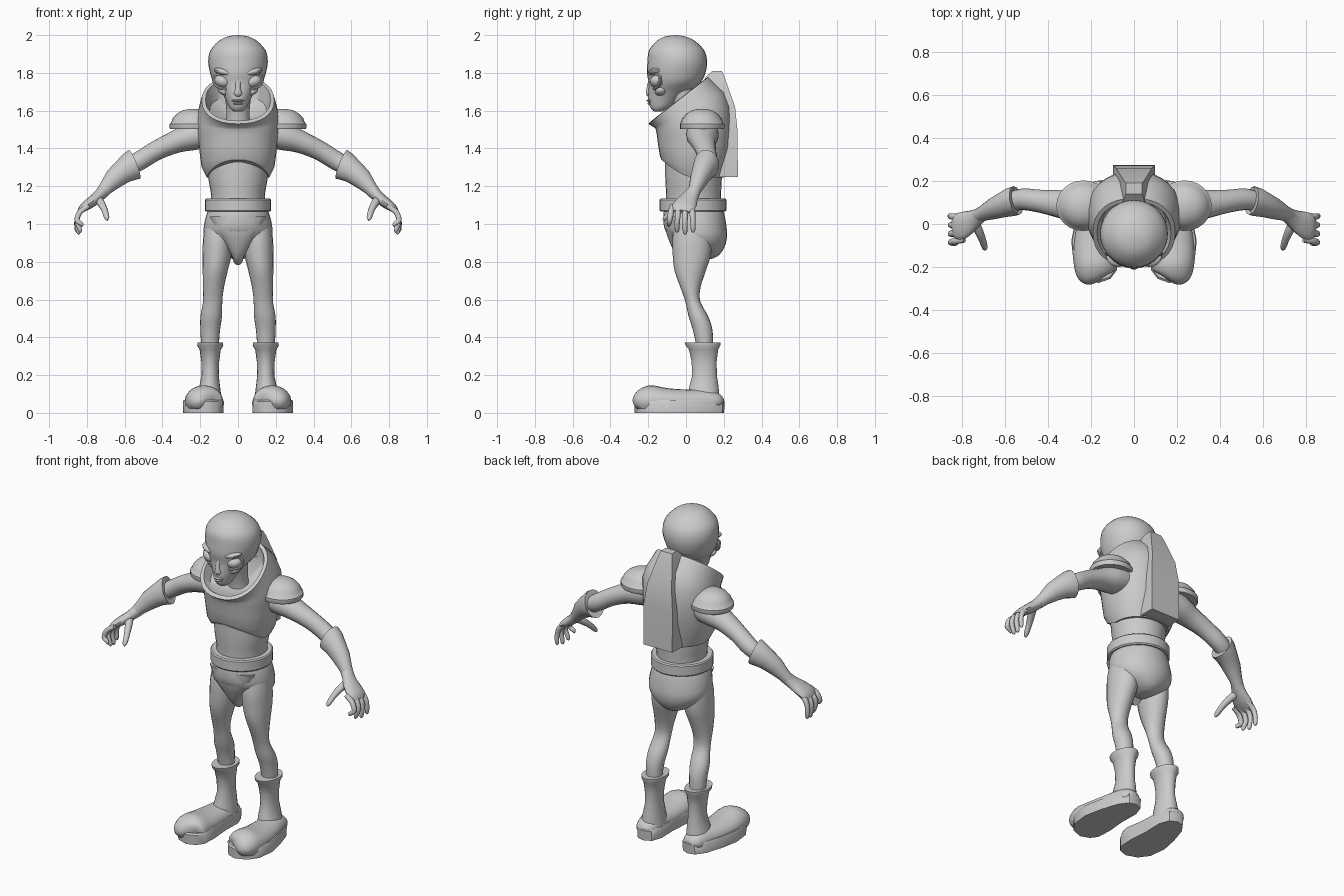
import bpy, bmesh, math
from mathutils import Vector, Matrix

grey = bpy.data.materials.new("suit_grey")
grey.diffuse_color = (0.6, 0.6, 0.6, 1)


def finish(name, bm, mirror=False, angle=40):
    bmesh.ops.recalc_face_normals(bm, faces=bm.faces)
    me = bpy.data.meshes.new(name)
    bm.to_mesh(me)
    bm.free()
    ob = bpy.data.objects.new(name, me)
    bpy.context.collection.objects.link(ob)
    me.materials.append(grey)
    if mirror:
        ob.modifiers.new("mirror", 'MIRROR').use_mirror_merge = False
    bpy.ops.object.select_all(action='DESELECT')
    ob.select_set(True)
    bpy.context.view_layer.objects.active = ob
    bpy.ops.object.shade_smooth_by_angle(angle=math.radians(angle))
    return ob


def skin(bm, rings):
    """Bridge equal rings of points and cap both ends."""
    vs = [[bm.verts.new(p) for p in r] for r in rings]
    n = len(vs[0])
    for a, b in zip(vs, vs[1:]):
        for i in range(n):
            j = (i + 1) % n
            bm.faces.new((a[i], a[j], b[j], b[i]))
    bm.faces.new(vs[0][::-1])
    bm.faces.new(vs[-1])


def smooth(st, steps=3):
    """Catmull-Rom interpolation of stations."""
    out = []
    for i in range(len(st) - 1):
        q = [st[max(i - 1, 0)], st[i], st[i + 1], st[min(i + 2, len(st) - 1)]]
        for k in range(steps):
            t = k / steps
            out.append([0.5 * (2 * b + (c - a) * t + (2 * a - 5 * b + 4 * c - d) * t * t
                               + (3 * b - a - 3 * c + d) * t ** 3) for a, b, c, d in zip(*q)])
    return out + [list(st[-1])]


def stack(name, st, n=28, mirror=False, curve=True, power=2.0):
    """Horizontal rings: x, y, z, rx, ry, tilt (dz/dy), front arch."""
    st = [tuple(s) + (0,) * (7 - len(s)) for s in st]
    rings = []
    for x, y, z, rx, ry, tilt, arch in (smooth(st) if curve else st):
        ring = []
        for i in range(n):
            a = math.tau * i / n
            c, s = math.cos(a), math.sin(a)
            c = math.copysign(abs(c) ** (2 / power), c)
            s = math.copysign(abs(s) ** (2 / power), s)
            ring.append((x + rx * c, y + ry * s, z + tilt * ry * s + arch * max(0, -s) ** 1.5))
        rings.append(ring)
    bm = bmesh.new()
    skin(bm, rings)
    return finish(name, bm, mirror)


def limb(bm, st, side=(0, 1, 0), n=16, floor=None, curve=True):
    """Rings square to a path: x, y, z, radius along side, other radius."""
    st = smooth(st) if curve else st
    pts = [Vector(s[:3]) for s in st]
    rings = []
    for i, s in enumerate(st):
        t = (pts[min(i + 1, len(pts) - 1)] - pts[max(i - 1, 0)]).normalized()
        u = Vector(side)
        u = (u - t * u.dot(t)).normalized()
        v = t.cross(u)
        ring = []
        for k in range(n):
            a = math.tau * k / n
            p = pts[i] + u * (s[3] * math.cos(a)) + v * (s[4] * math.sin(a))
            if floor is not None:
                p.z = max(p.z, floor)
            ring.append(p)
        rings.append(ring)
    skin(bm, rings)


def ball(bm, loc, size, turn=0):
    m = Matrix.Translation(loc) @ Matrix.Rotation(turn, 4, 'Y') @ Matrix.Diagonal((*size, 1))
    bmesh.ops.create_uvsphere(bm, u_segments=16, v_segments=10, radius=1, matrix=m)


# Head and neck
stack("head", [(0, -.15, 1.595, .022, .018), (0, -.138, 1.615, .045, .05), (0, -.115, 1.66, .066, .085),
               (0, -.09, 1.70, .09, .11), (0, -.06, 1.75, .13, .138), (0, -.052, 1.80, .148, .155),
               (0, -.046, 1.86, .158, .158), (0, -.05, 1.92, .146, .146), (0, -.054, 1.97, .1, .1),
               (0, -.056, 1.992, .055, .055), (0, -.056, 2.0, .008, .008)])
stack("neck", [(0, .02, 1.45, .08, .07), (0, 0, 1.57, .06, .055), (0, -.03, 1.72, .075, .07)])

# Eyes with lids, brows and cheekbones
bm = bmesh.new()
ball(bm, (.08, -.15, 1.755), (.046, .042, .034), -.3)
finish("eyes", bm, True)
bm = bmesh.new()
loop = []
for i in range(25):
    a = math.tau * i / 24
    x, z = .05 * math.cos(a), .038 * math.sin(a)
    loop.append((.08 + x * .955 - z * .295, -.17 + .45 * max(x, -.02) + .01, 1.755 + z * .955 + x * .295, .008, .008))
limb(bm, loop, n=8, curve=False)
finish("eyelids", bm, True)
bm = bmesh.new()
ball(bm, (.07, -.155, 1.803), (.06, .045, .02), -.25)
ball(bm, (.075, -.135, 1.70), (.035, .03, .018), -.5)
finish("brows_and_cheekbones", bm, True)

# Nose and lips
bm = bmesh.new()
limb(bm, [(0, -.185, 1.77, .018, .012), (0, -.195, 1.72, .013, .014), (0, -.198, 1.69, .022, .014),
          (0, -.193, 1.675, .008, .006)], (1, 0, 0), 10)
finish("nose", bm)
bm = bmesh.new()
ball(bm, (0, -.193, 1.653), (.034, .016, .007))
ball(bm, (0, -.188, 1.638), (.026, .016, .007))
finish("lips", bm)

# Chest armour with a slanted open collar
stack("chest_armour", [(0, .035, 1.245, .165, .165, 0, .095), (0, .035, 1.30, .193, .173, 0, .06),
                       (0, .045, 1.40, .206, .193, 0, .02), (0, .045, 1.49, .215, .2, .08),
                       (0, .04, 1.56, .22, .2, .3), (0, .02, 1.605, .208, .185, .52),
                       (0, -.04, 1.655, .192, .16, .78), (0, -.04, 1.658, .172, .143, .78),
                       (0, -.01, 1.60, .15, .13, .6), (0, .01, 1.55, .05, .05, .3)], 32, curve=False, power=2.25)

# Back pack tapering to a narrow top
bm = bmesh.new()
skin(bm, [[(-w, f, z), (w, f, z), (w * .98, b, z), (-w * .98, b, z)] for z, w, f, b in
          ((1.25, .1, .15, .275), (1.5, .1, .15, .272), (1.62, .085, .12, .26), (1.775, .05, .1, .205),
           (1.81, .038, .14, .19))])
finish("back_pack", bm, angle=25)

# Waist, belt and briefs
stack("waist", [(0, .04, 1.08, .145, .145), (0, .04, 1.15, .142, .145), (0, .04, 1.25, .158, .15),
                (0, .04, 1.37, .165, .15)])
stack("belt", [(0, .037, z, .135 + r, .137 + r) for z, r in
               ((1.065, 0), (1.065, .034), (1.072, .04), (1.128, .04), (1.135, .034), (1.135, 0))], 32, curve=False)
stack("briefs", [(0, .04, 1.08, .155, .155), (0, .043, 1.04, .17, .163), (0, .05, .98, .182, .165),
                 (0, .065, .93, .178, .152), (0, .08, .88, .145, .125), (0, .085, .835, .08, .09),
                 (0, .085, .815, .03, .05)])
# Front gusset
bm = bmesh.new()
limb(bm, [(0, -.05, 1.04, .15, .065), (0, -.05, .98, .125, .06), (0, -.035, .92, .085, .055),
          (0, -.005, .85, .04, .05), (0, .03, .812, .025, .04)], (1, 0, 0), 18)
finish("briefs_front", bm)

# Legs
stack("legs", [(.1, .04, 1.0, .075, .10), (.107, .033, .92, .078, .105), (.112, .03, .83, .076, .10),
               (.121, .022, .75, .066, .082), (.13, .024, .66, .055, .052), (.134, .036, .59, .051, .04),
               (.142, .066, .51, .057, .052), (.147, .088, .44, .052, .052), (.148, .098, .36, .047, .045),
               (.147, .098, .32, .045, .045)], 20, True)

# Boots: shaft, foot and sole
stack("boot_shafts", [(.147, .09, .37, .055, .075), (.147, .088, .372, .068, .096), (.147, .09, .355, .069, .092),
                      (.147, .093, .335, .056, .078), (.147, .096, .27, .047, .067), (.147, .098, .2, .045, .066),
                      (.15, .095, .14, .055, .078), (.155, .09, .06, .07, .09)], 22, True, curve=False)
bm = bmesh.new()
limb(bm, [(.165, -.262, .06, .03, .012), (.172, -.25, .063, .07, .05), (.178, -.225, .065, .092, .07),
          (.18, -.18, .066, .1, .08), (.18, -.1, .065, .1, .066), (.175, 0, .062, .09, .062),
          (.165, .1, .06, .075, .065), (.158, .17, .06, .058, .045), (.155, .198, .058, .025, .015)],
     (1, 0, 0), 20, .02)
finish("boot_feet", bm, True)
outline = [(.11, -.255), (.165, -.275), (.235, -.25), (.28, -.19), (.292, -.08), (.27, .03), (.235, .14),
           (.195, .195), (.15, .205), (.105, .185), (.082, .12), (.085, 0), (.075, -.12), (.08, -.215)]
bm = bmesh.new()
skin(bm, [[(.17 + (x - .17) * k, -.03 + (y + .03) * k, z) for x, y in outline]
          for z, k in ((0, .985), (.06, 1), (.068, .96))])
finish("boot_soles", bm, True)

# Shoulder pads
stack("shoulder_pads", [(.235, .085, z, .127 * r, .118 * r) for z, r in
                        ((1.505, .6), (1.502, .97), (1.508, 1), (1.53, 1), (1.534, .95), (1.56, .87),
                         (1.585, .69), (1.602, .45), (1.61, .15))], 24, True, curve=False)

# Arms
bm = bmesh.new()
limb(bm, [(.15, .085, 1.49, .085, .08), (.24, .088, 1.465, .085, .075), (.33, .092, 1.435, .068, .06),
          (.43, .105, 1.39, .054, .052), (.52, .115, 1.335, .05, .05), (.58, .1, 1.3, .045, .045)])
finish("upper_arms", bm, True)

# Gloves: flared cuff, palm, fingers and thumb
bm = bmesh.new()
limb(bm, [(.56, .105, 1.307, .05, .055), (.548, .109, 1.316, .068, .082), (.565, .104, 1.305, .068, .078),
          (.61, .088, 1.277, .058, .064), (.655, .07, 1.24, .049, .055), (.70, .05, 1.19, .036, .038),
          (.73, .035, 1.155, .034, .032)], curve=False)
limb(bm, [(.71, .045, 1.178, .034, .034), (.745, .022, 1.142, .045, .03), (.785, 0, 1.11, .06, .028),
          (.82, -.015, 1.085, .062, .022), (.84, -.02, 1.065, .045, .012)])
for i in range(4):
    y = .03 - .034 * i
    tip = (.955, .945, .955, .985)[i]
    limb(bm, [(.79, y, 1.095, .015, .014), (.835, y * 1.1, 1.065, .016, .015), (.853, y * 1.2, 1.02, .014, .014),
              (.853 - .008 * i, y * 1.25, tip + .015, .012, .012), (.85 - .008 * i, y * 1.25, tip, .004, .004)], n=10)
limb(bm, [(.745, .01, 1.135, .024, .022), (.722, -.035, 1.105, .021, .02), (.705, -.075, 1.07, .017, .016),
          (.695, -.108, 1.035, .014, .013), (.692, -.12, 1.02, .005, .005)], (1, 0, 0), 10)
finish("gloves", bm, True)
